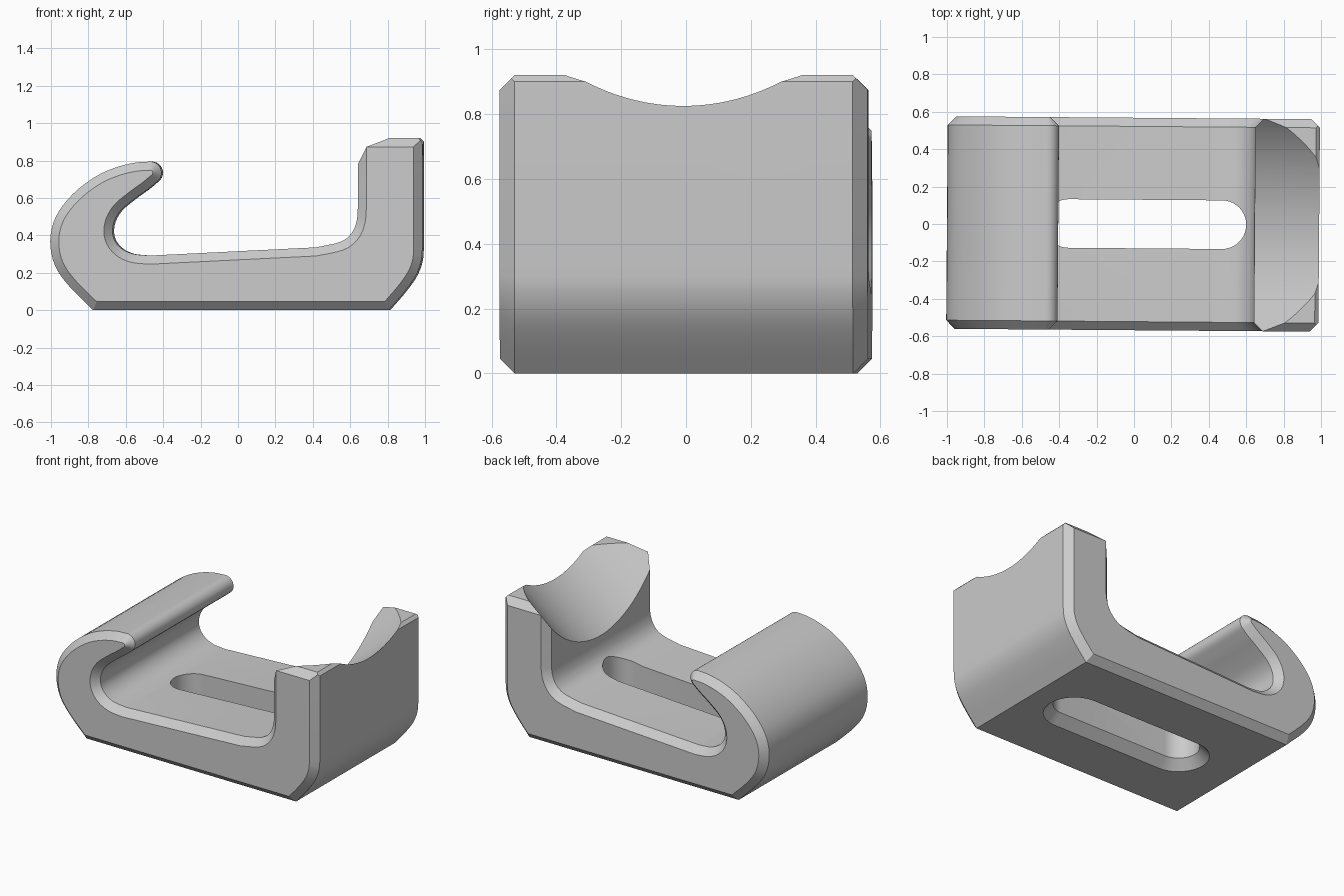
import bpy, bmesh, math
from mathutils import Vector, Matrix

cube = bpy.data.objects.get("Cube")
if cube:
    bpy.data.objects.remove(cube, do_unlink=True)

HALF_WIDTH = 0.568
CHAMFER = 0.046

grey = bpy.data.materials.new("plain grey")
grey.use_nodes = True
colour = (0.6, 0.6, 0.6, 1)
grey.diffuse_color = colour
grey.node_tree.nodes["Principled BSDF"].inputs["Base Color"].default_value = colour


def smooth_path(points, steps=4):
    """Catmull-Rom curve through the points, without the last one."""
    p = [Vector(q) for q in points]
    p = [2 * p[0] - p[1]] + p + [2 * p[-1] - p[-2]]
    out = []
    for a, b, c, d in zip(p, p[1:], p[2:], p[3:]):
        for i in range(steps):
            t = i / steps
            out.append(0.5 * (2 * b + (c - a) * t + (2 * a - 5 * b + 4 * c - d) * t ** 2
                              + (3 * b - a - 3 * c + d) * t ** 3))
    return out


def arc(cx, cy, r, start, end, n=12):
    angles = [math.radians(start + (end - start) * i / n) for i in range(n + 1)]
    return [Vector((cx + r * math.cos(a), cy + r * math.sin(a))) for a in angles]


def inset(outline, amount):
    """Mitred inward offset of a counterclockwise outline."""
    out = []
    for i, p in enumerate(outline):
        e1 = (p - outline[i - 1]).normalized()
        e2 = (outline[(i + 1) % len(outline)] - p).normalized()
        n1, n2 = Vector((-e1.y, e1.x)), Vector((-e2.y, e2.x))
        out.append(p + (n1 + n2) * amount / (1 + n1.dot(n2)))
    return out


def loft(name, rings):
    """Closed solid through rings of equal length, with outward normals."""
    bm = bmesh.new()
    loops = [[bm.verts.new(co) for co in ring] for ring in rings]
    for a, b in zip(loops, loops[1:]):
        for i in range(len(a)):
            bm.faces.new((a[i - 1], a[i], b[i], b[i - 1]))
    bm.faces.new(loops[0][::-1])
    bm.faces.new(loops[-1])
    bm.normal_update()
    if bm.calc_volume(signed=True) < 0:
        bmesh.ops.reverse_faces(bm, faces=bm.faces)
    mesh = bpy.data.meshes.new(name)
    bm.to_mesh(mesh)
    bm.free()
    mesh.materials.append(grey)
    obj = bpy.data.objects.new(name, mesh)
    bpy.context.collection.objects.link(obj)
    return obj


def section(points, y):
    return [(p[0], y, p[1]) for p in points]


# Side profile: outer heel, post, floor, hook throat, round tip, hook back
heel = [(0.81, 0), (0.9, 0.105), (0.955, 0.185), (0.983, 0.26), (0.99, 0.33)]
post = [Vector(q) for q in ((0.99, 0.33), (0.99, 0.92), (0.645, 0.92))]
inner_corner = [(0.645, 0.55), (0.638, 0.475), (0.61, 0.41), (0.55, 0.365), (0.42, 0.336)]
tip = arc(-0.465, 0.735, 0.06, -50, 100)
throat = [(-0.47, 0.292), (-0.56, 0.302), (-0.625, 0.335), (-0.662, 0.39), (-0.662, 0.46),
          (-0.625, 0.53), (-0.55, 0.594), (-0.48, 0.645), tip[0]]
back = [tip[-1], (-0.55, 0.788), (-0.65, 0.763), (-0.76, 0.713), (-0.88, 0.62),
        (-0.97, 0.5), (-1, 0.37), (-0.975, 0.24), (-0.9, 0.13), (-0.77, 0)]
outline = (smooth_path(heel) + post + smooth_path(inner_corner) + [Vector(inner_corner[-1])]
           + smooth_path(throat) + tip[:-1] + smooth_path(back) + [Vector(back[-1])])
small = inset(outline, CHAMFER)

# Hook bracket with chamfered ends
body = loft("hook_bracket", [section(small, -HALF_WIDTH),
                             section(outline, CHAMFER - HALF_WIDTH),
                             section(outline, HALF_WIDTH - CHAMFER),
                             section(small, HALF_WIDTH)])


def stadium(r, z):
    ring = arc(0.47, 0, r, -90, 90, 20) + arc(-0.35, 0, r, 90, 270, 20)
    return [(p.x, p.y, z) for p in ring]


# Slot cutter, flared underneath
slot = loft("slot_cutter", [stadium(0.2, -0.01), stadium(0.13, 0.06), stadium(0.13, 0.5)])

# Wedge that breaks the top outer edge of the post
wedge = [(0.96, 0.93), (1.0, 0.89), (1.02, 0.95)]
edge = loft("edge_cutter", [section(wedge, -0.7), section(wedge, 0.7)])

# Tilted cylinder that dishes the top of the post
radius, tilt = 0.82, math.radians(40)
along = Vector((math.cos(tilt), 0, math.sin(tilt)))
up = Vector((-math.sin(tilt), 0, math.cos(tilt)))
side = Vector((0, 1, 0))
lowest = Vector((0.99, 0, 0.825))


def disc(t):
    centre = lowest + up * radius + along * t
    return [centre + up * p.x + side * p.y for p in arc(0, 0, radius, 0, 360, 128)[:-1]]


dish = loft("dish_cutter", [disc(-0.55), disc(0.7)])

# Cut and finish
bpy.context.view_layer.objects.active = body
for cutter in (slot, edge, dish):
    cutter.hide_render = True
    mod = body.modifiers.new(cutter.name, 'BOOLEAN')
    mod.operation = 'DIFFERENCE'
    mod.solver = 'EXACT'
    mod.object = cutter
    bpy.ops.object.modifier_apply(modifier=mod.name)
    bpy.data.objects.remove(cutter, do_unlink=True)

body.data.transform(Matrix.Rotation(math.radians(-0.45), 4, 'Z'))
for o in bpy.context.selected_objects:
    o.select_set(False)
body.select_set(True)
bpy.ops.object.shade_smooth_by_angle(angle=math.radians(25))
